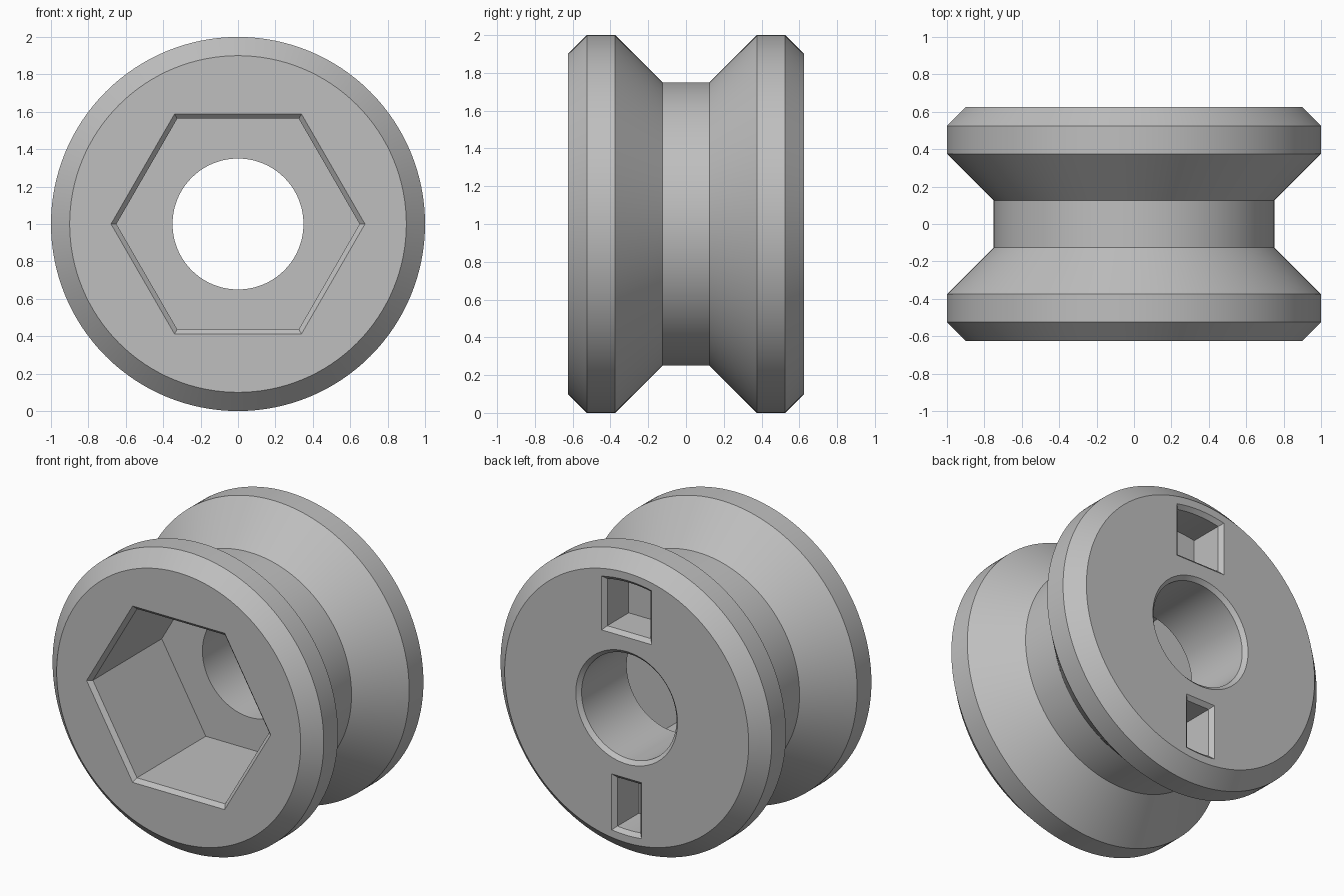
import bpy, bmesh, math
from mathutils import Vector

if "Cube" in bpy.data.objects:
    bpy.data.objects.remove(bpy.data.objects["Cube"], do_unlink=True)

CENTRE = 1.0     # height of the roller axis
HALF = 0.625     # half length along y
BEVEL = 0.025    # small chamfer on the openings
EXTRA = 0.02     # how far cutters stick out of the faces

grey = bpy.data.materials.new("plain_grey")
grey.use_nodes = True
colour = (0.52, 0.52, 0.52, 1)
grey.diffuse_color = colour
grey.node_tree.nodes["Principled BSDF"].inputs["Base Color"].default_value = colour


def loft(name, rings, close_ends):
    """Join matching rings of points with quads; cap the ends or wrap around."""
    bm = bmesh.new()
    loops = [[bm.verts.new(p) for p in ring] for ring in rings]
    pairs = list(zip(loops, loops[1:]))
    if close_ends:
        bm.faces.new(loops[0])
        bm.faces.new(loops[-1])
    else:
        pairs.append((loops[-1], loops[0]))
    for a, b in pairs:
        for i in range(len(a)):
            j = (i + 1) % len(a)
            bm.faces.new((a[i], a[j], b[j], b[i]))
    bmesh.ops.recalc_face_normals(bm, faces=bm.faces)
    mesh = bpy.data.meshes.new(name)
    bm.to_mesh(mesh)
    bm.free()
    mesh.materials.append(grey)
    obj = bpy.data.objects.new(name, mesh)
    bpy.context.collection.objects.link(obj)
    return obj


def circle(radius, y, sides):
    angles = [math.tau * i / sides for i in range(sides)]
    return [Vector((radius * math.cos(a), y, CENTRE + radius * math.sin(a))) for a in angles]


def cutter_steps(face, floor):
    """Pairs of (outward offset, y) for a pocket with a chamfered mouth."""
    out = math.copysign(1, face)
    return [(BEVEL + EXTRA, face + out * EXTRA), (0, face - out * BEVEL), (0, floor)]


def pocket_outline(half_width, side, grow, y):
    """Radial slot: straight sides and inner edge, arc along the outer edge."""
    w, inner, radius = half_width + grow, 0.495 - grow, 0.825 + grow
    steps = 8
    xs = [w - 2 * w * i / steps for i in range(steps + 1)]
    points = [(x, math.sqrt(radius ** 2 - x * x)) for x in xs] + [(-w, inner), (w, inner)]
    return [Vector((x, y, CENTRE + side * z)) for x, z in points]


# Grooved roller body with through bore, chamfered at the back
profile = [(0.35, -HALF), (0.9, -HALF), (1, -0.525), (1, -0.375), (0.75, -0.125),
           (0.75, 0.125), (1, 0.375), (1, 0.525), (0.9, HALF),
           (0.35 + BEVEL, HALF), (0.35, HALF - BEVEL)]
body = loft("grooved_roller", [circle(r, y, 128) for r, y in profile], False)

# Hexagonal socket in the front, two slots of different width in the back
cutters = [loft("hex_socket_cutter",
                [circle(0.65 + g / math.cos(math.pi / 6), y, 6)
                 for g, y in cutter_steps(-HALF, 0.125)], True)]
for name, half_width, side in (("wide_slot_cutter", 0.16, 1), ("narrow_slot_cutter", 0.085, -1)):
    cutters.append(loft(name, [pocket_outline(half_width, side, g, y)
                               for g, y in cutter_steps(HALF, 0.375)], True))

bpy.ops.object.select_all(action="DESELECT")
bpy.context.view_layer.objects.active = body
body.select_set(True)
for cutter in cutters:
    cutter.hide_render = True
    mod = body.modifiers.new(cutter.name, "BOOLEAN")
    mod.operation, mod.solver, mod.object = "DIFFERENCE", "EXACT", cutter
    bpy.ops.object.modifier_apply(modifier=mod.name)
for cutter in cutters:
    bpy.data.objects.remove(cutter, do_unlink=True)

bpy.ops.object.shade_smooth_by_angle(angle=math.radians(25))
